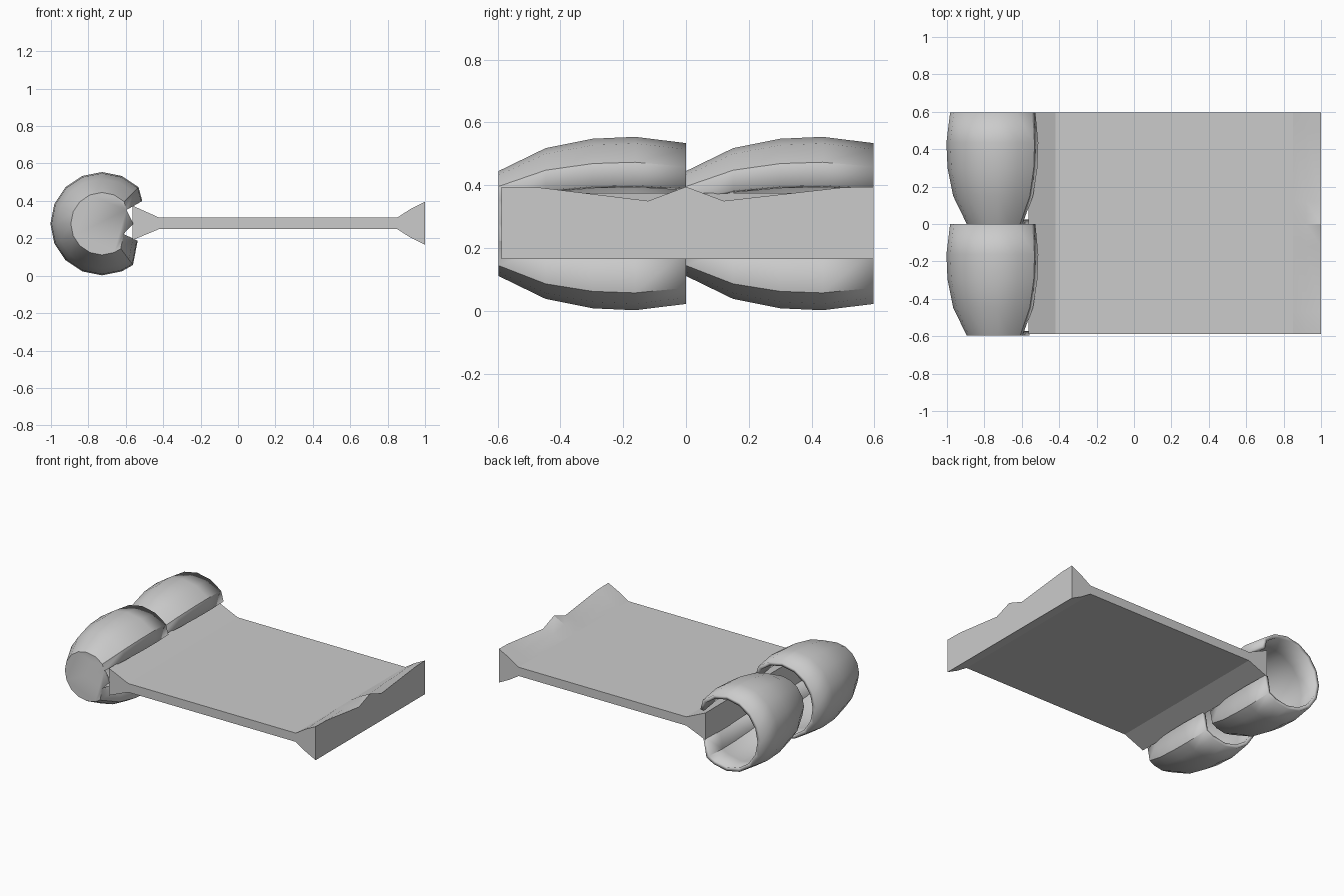
import bpy, bmesh
from math import cos, sin, radians

if "Cube" in bpy.data.objects:
    bpy.data.objects.remove(bpy.data.objects["Cube"])


def finish(name, bm):
    mesh = bpy.data.meshes.new(name)
    bm.to_mesh(mesh)
    bm.free()
    obj = bpy.data.objects.new(name, mesh)
    bpy.context.collection.objects.link(obj)
    return obj


def smooth(obj, angle):
    bpy.ops.object.select_all(action='DESELECT')
    obj.select_set(True)
    bpy.context.view_layer.objects.active = obj
    bpy.ops.object.shade_smooth_by_angle(angle=radians(angle))


def plate():
    # Flared slab: cross-section lofted along y, with two dips in the far top edge
    stations = [(-0.588, 0.395), (-0.47, 0.393), (-0.12, 0.35), (0, 0.395),
                (0.12, 0.35), (0.5, 0.393), (0.597, 0.395)]
    bm = bmesh.new()
    rings = []
    for y, tip in stations:
        mid = 0.355 - 0.45 * (0.395 - tip)
        section = [(-0.565, 0.19), (-0.42, 0.25), (0.85, 0.25), (0.92, 0.205),
                   (1, 0.165), (1, tip), (0.92, mid), (0.85, 0.31),
                   (-0.42, 0.31), (-0.565, 0.375)]
        rings.append([bm.verts.new((x, y, z)) for x, z in section])
    n = len(rings[0])
    for a, b in zip(rings, rings[1:]):
        for i in range(n):
            j = (i + 1) % n
            bm.faces.new((a[i], b[i], b[j], a[j]))
    bm.faces.new(rings[0])
    bm.faces.new(rings[-1][::-1])
    bmesh.ops.recalc_face_normals(bm, faces=bm.faces)
    smooth(finish("flared_plate", bm), 20)


def barrel(name, y0):
    # Hollow barrel: slit along the plate side, capped in front, open behind
    cx, cz = -0.727, 0.278
    profile = [(0, 0.167), (0.15, 0.24), (0.30, 0.27), (0.435, 0.276), (0.597, 0.256)]
    arc = [(0.78, 0.44)]
    arc += [(cos(radians(45 + 22.5 * k)), sin(radians(45 + 22.5 * k))) for k in range(12)]
    arc += [(0.6, -0.8), (0.69, -0.33)]
    bm = bmesh.new()
    rings = [[bm.verts.new((cx + r * u, y0 + y, cz + r * v)) for u, v in arc]
             for y, r in profile]
    for a, b in zip(rings, rings[1:]):
        for i in range(len(arc) - 1):
            bm.faces.new((a[i], b[i], b[i + 1], a[i + 1]))
    tip = bm.verts.new((cx + profile[0][1], y0, cz))
    bm.faces.new(rings[0] + [tip])
    obj = finish(name, bm)
    smooth(obj, 35)
    wall = obj.modifiers.new("wall", 'SOLIDIFY')
    wall.thickness = 0.025
    wall.offset = -1


plate()
barrel("front_barrel", -0.597)
barrel("rear_barrel", 0.0)
